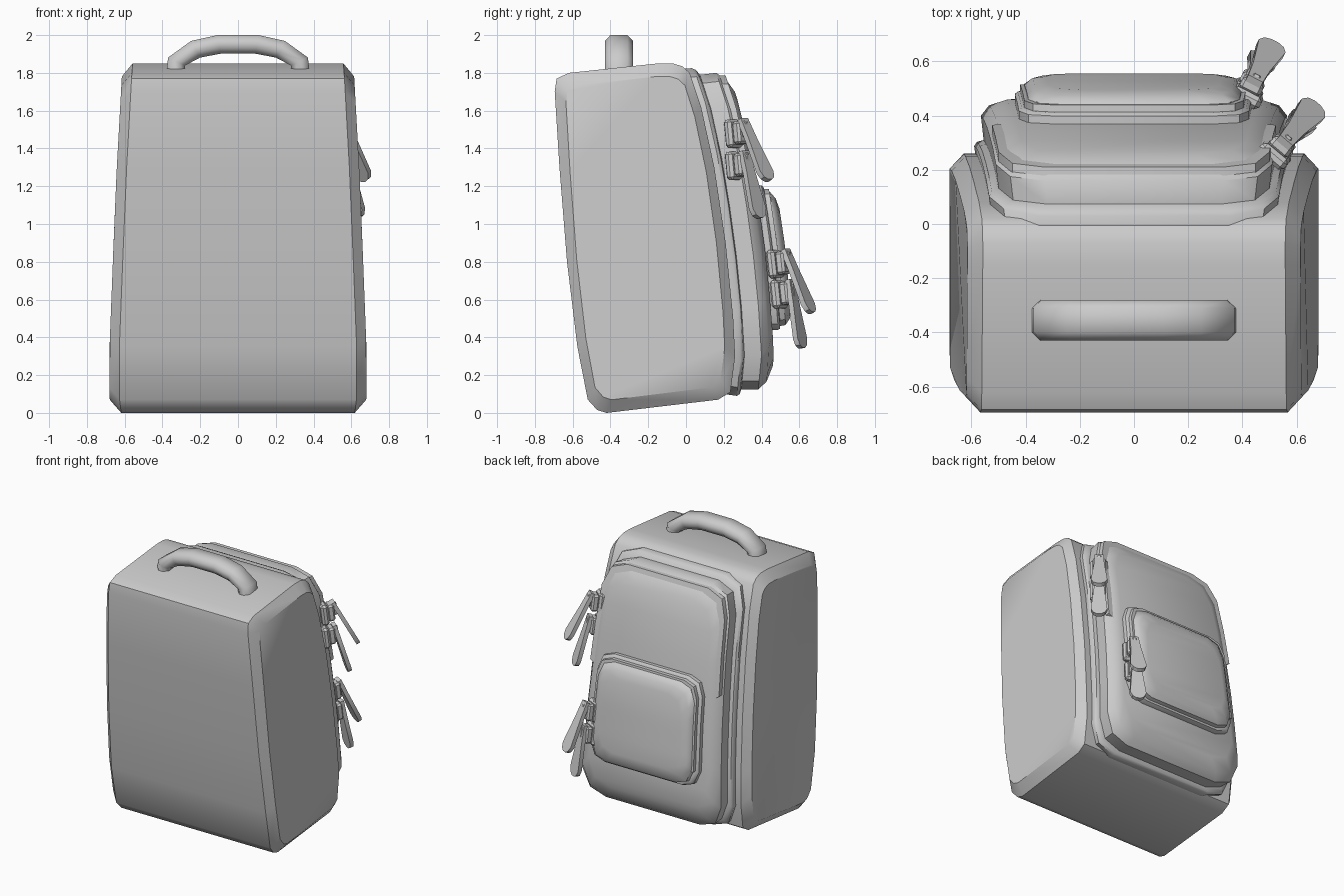
import bpy, bmesh, math
from mathutils import Vector, Matrix

if "Cube" in bpy.data.objects:
    bpy.data.objects.remove(bpy.data.objects["Cube"])

grey = bpy.data.materials.new("grey fabric")
grey.diffuse_color = (0.6, 0.6, 0.6, 1)
grey.use_nodes = True
grey.node_tree.nodes["Principled BSDF"].inputs["Base Color"].default_value = grey.diffuse_color


def finish(name, bm, angle=38):
    bmesh.ops.recalc_face_normals(bm, faces=bm.faces)
    me = bpy.data.meshes.new(name)
    bm.to_mesh(me)
    bm.free()
    me.materials.append(grey)
    me.shade_smooth()
    me.set_sharp_from_angle(angle=math.radians(angle))
    ob = bpy.data.objects.new(name, me)
    bpy.context.collection.objects.link(ob)
    return ob


def bridge(bm, loops, closed=True):
    """Quads between successive loops of verts."""
    for a, b in zip(loops, loops[1:]):
        n = len(a)
        for i in range(n if closed else n - 1):
            j = (i + 1) % n
            bm.faces.new((a[i], a[j], b[j], b[i]))


def add_loop(bm, pts):
    return [bm.verts.new(p) for p in pts]


def strip_cap(bm, loop):
    """Cap a mirrored loop with bands running left to right."""
    n = len(loop)
    for i in range(n // 2 - 1):
        bm.faces.new((loop[i], loop[i + 1], loop[n - 2 - i], loop[n - 1 - i]))


def interp(table, z):
    for (z0, v0), (z1, v1) in zip(table, table[1:]):
        if z <= z1:
            return v0 + (v1 - v0) * (z - z0) / (z1 - z0)
    return table[-1][1]


# ---- main body: side profile lofted across the width ----
PROFILE = [(-.42, 0), (-.47, .015), (-.52, .07), (-.575, .35), (-.63, .8), (-.67, 1.3),
           (-.695, 1.70), (-.685, 1.77), (-.62, 1.80), (-.15, 1.85), (-.07, 1.85),
           (-.02, 1.835), (.02, 1.80), (.08, 1.62), (.15, 1.3), (.21, .9), (.25, .5),
           (.26, .3), (.235, .11), (.17, .07)]
WIDTH = [(0, .67), (.08, .68), (.35, .68), (1.2, .647), (1.78, .615), (1.85, .61)]


def body_loop(side, outer):
    pts = []
    for y, z in PROFILE:
        if outer:
            y = -.2 + (y + .2) * .88
            z = .93 + (z - .93) * .925
        pts.append((side * (interp(WIDTH, z) - (0 if outer else .052)), y, z))
    return pts


bm = bmesh.new()
loops = [add_loop(bm, body_loop(s, o)) for s, o in ((-1, 1), (-1, 0), (1, 0), (1, 1))]
bridge(bm, loops)
bm.faces.new(loops[0])
bm.faces.new(loops[-1])
finish("main_body", bm, 36)

# ---- back panels follow the curved back of the body ----
BACK = [(.1, .24), (.3, .26), (.5, .25), (.9, .21), (1.3, .15), (1.62, .08), (1.8, .02), (1.85, -.02)]


def outline(wb, wt, zb, zt, c, d):
    """Half outline with chamfered corners, set off the back by d."""
    half = [(wb - c, zb), (wb - .3 * c, zb + .25 * c), (wb, zb + c)]
    for k in (.2, .4, .6, .8):
        half.append((wb + (wt - wb) * k, zb + c + (zt - zb - 2 * c) * k))
    half += [(wt, zt - c), (wt - .3 * c, zt - .25 * c), (wt - c, zt)]
    right = [Vector((x, interp(BACK, z) + d, z)) for x, z in half]
    return right + [Vector((-p.x, p.y, p.z)) for p in reversed(right)]


def panel(name, wb, wt, c, rings):
    bm = bmesh.new()
    loops = [add_loop(bm, outline(wb - i, wt - i, zb, zt, c, d)) for d, i, zb, zt in rings]
    bridge(bm, loops)
    strip_cap(bm, loops[0])
    strip_cap(bm, loops[-1])
    finish(name, bm, 42)


def zip_rail(name, wb, wt, c, zb, zt, d0, d1, thick, zmin):
    """Raised strip along the sides and top of a panel."""
    bm = bmesh.new()
    loops = []
    for grow, d in ((-.03, d0), (thick, d0), (thick, d1), (-.03, d1)):
        pts = outline(wb + grow, wt + grow, zb, zt + grow, c, d)
        loops.append(add_loop(bm, [p for i, p in enumerate(pts) if zmin <= p.z]))
    bridge(bm, loops + [loops[0]], closed=False)
    for i in (0, -1):
        bm.faces.new([l[i] for l in loops])
    finish(name, bm, 30)


panel("back_compartment", .59, .535, .18,
      [(-.04, .01, .10, 1.82), (.03, 0, .09, 1.825), (.045, .01, .10, 1.815),
       (.05, .035, .125, 1.79), (.14, .025, .125, 1.80), (.18, .055, .165, 1.765),
       (.205, .12, .25, 1.70)])
zip_rail("compartment_zip", .545, .485, .17, .15, 1.77, .135, .185, .015, 1.05)

panel("pocket", .44, .425, .12,
      [(.17, 0, .44, 1.20), (.235, 0, .44, 1.205), (.245, .01, .445, 1.195),
       (.247, .03, .46, 1.175), (.275, .035, .465, 1.17), (.30, .065, .50, 1.135),
       (.312, .11, .56, 1.08)])
zip_rail("pocket_zip", .405, .39, .11, .46, 1.17, .24, .272, .015, .55)

# ---- carrying handle: rounded strap swept over an arch ----
ARCH = [(.33, 1.79, 0), (.325, 1.86, 25), (.225, 1.925, 62), (.10, 1.951, 82)]
path = [(-x, z, a) for x, z, a in ARCH] + [(x, z, 180 - a) for x, z, a in reversed(ARCH)]
bm = bmesh.new()
loops = []
for x, z, a in path:
    a = math.radians(a)
    nx, nz = -math.cos(a), math.sin(a)
    sec = [(.05, .045), (.018, .075), (-.018, .075), (-.05, .045),
           (-.05, -.045), (-.018, -.075), (.018, -.075), (.05, -.045)]
    loops.append(add_loop(bm, [(x + nx * t, -.355 + w, z + nz * t) for t, w in sec]))
bridge(bm, loops)
finish("carry_handle", bm, 50)


# ---- zip sliders with hanging pull tabs ----
def box(bm, mat, size, at, bevel):
    r = bmesh.ops.create_cube(bm, size=1)
    for v in r["verts"]:
        v.co = Vector(v.co[i] * size[i] + at[i] for i in range(3))
    edges = list({e for v in r["verts"] for e in v.link_edges})
    faces_before = set(bm.faces) - {f for v in r["verts"] for f in v.link_faces}
    bmesh.ops.bevel(bm, geom=edges, offset=bevel, segments=1, affect='EDGES')
    new = {v for f in bm.faces if f not in faces_before for v in f.verts}
    for v in new:
        v.co = mat @ v.co


def slider(name, pos, turn, lean):
    """Local frame: x across, y outward, z up."""
    frame = Matrix.Translation(pos) @ Matrix.Rotation(math.radians(-turn), 4, 'Z') \
        @ Matrix.Rotation(math.radians(7), 4, 'X')
    bm = bmesh.new()
    box(bm, frame, (.12, .05, .15), (0, -.02, 0), .015)
    box(bm, frame, (.085, .05, .12), (0, .025, 0), .012)
    box(bm, frame, (.035, .03, .09), (0, .06, .015), .008)
    finish(name + "_slider", bm, 30)
    # flared flat tab with clipped lower corners
    tab = frame @ Matrix.Translation((0, .055, .05)) @ Matrix.Rotation(math.radians(lean + 7 - 14), 4, 'X')
    shape = [(.03, .02), (.035, -.1), (.055, -.30), (.04, -.335), (.015, -.35)]
    shape += [(-x, z) for x, z in reversed(shape)]
    bm = bmesh.new()
    loops = [add_loop(bm, [tab @ Vector((x, y, z)) for x, z in shape]) for y in (-.014, .014)]
    bridge(bm, loops)
    bm.faces.new(loops[0])
    bm.faces.new(loops[1])
    finish(name + "_tab", bm, 30)


slider("upper_zip_a", (.53, .27, 1.48), 40, 29)
slider("upper_zip_b", (.535, .275, 1.31), 40, 17)
slider("pocket_zip_a", (.425, .49, .79), 27, 25)
slider("pocket_zip_b", (.425, .51, .63), 27, 11)
